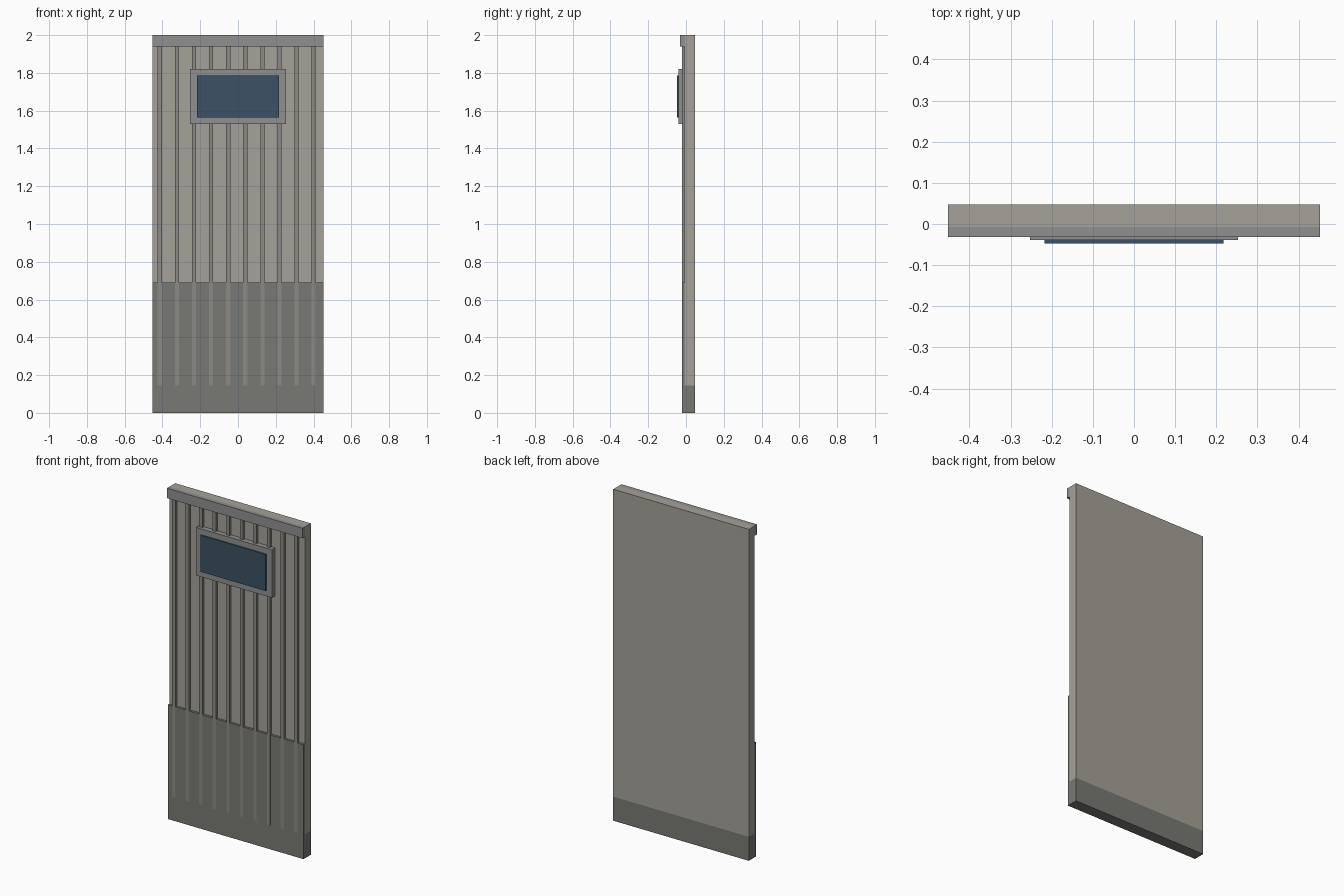
import bpy
import bmesh

if "Cube" in bpy.data.objects:
    bpy.data.objects.remove(bpy.data.objects["Cube"])

HALF_W = 0.4525      # half width of the panel
BACK = 0.0475        # rear plane
FACE = -0.0075       # front plane of the main slab
RIB_FACE = -0.0215   # front plane of ribs and kick plate


def material(name, rgb):
    m = bpy.data.materials.new(name)
    m.diffuse_color = (*rgb, 1.0)
    m.use_nodes = True
    m.node_tree.nodes["Principled BSDF"].inputs["Base Color"].default_value = m.diffuse_color
    return m


BEIGE = material("beige_paint", (0.38, 0.36, 0.32))
RIB = material("rib_grey", (0.26, 0.255, 0.235))
DARK = material("dark_grey", (0.19, 0.19, 0.175))
TRIM = material("trim_grey", (0.28, 0.28, 0.28))
GLASS = material("blue_glass", (0.045, 0.085, 0.13))


def box(name, x, y, z, mat):
    """Box from (min, max) ranges on each axis."""
    bm = bmesh.new()
    bmesh.ops.create_cube(bm, size=1.0)
    for v in bm.verts:
        v.co = [r[0] if c < 0 else r[1] for c, r in zip(v.co, (x, y, z))]
    mesh = bpy.data.meshes.new(name)
    bm.to_mesh(mesh)
    bm.free()
    mesh.materials.append(mat)
    ob = bpy.data.objects.new(name, mesh)
    bpy.context.collection.objects.link(ob)
    return ob


FULL = (-HALF_W, HALF_W)

# Main slab, solid base and kick plate
box("main_panel", FULL, (FACE, BACK), (0.145, 2.0), BEIGE)
box("base", FULL, (RIB_FACE, BACK), (0.0, 0.145), DARK)
box("kick_plate", FULL, (RIB_FACE, FACE), (0.145, 0.69), DARK)

# Vertical ribs, a hair proud of the kick plate
for i in range(10):
    cx = -0.414 + 0.0905 * i
    box(f"rib_{i + 1}", (cx - 0.011, cx + 0.011),
        (RIB_FACE - 0.0005, FACE), (0.145, 1.9995), RIB)

# Top rail
box("top_rail", FULL, (-0.031, FACE), (1.94, 2.0), TRIM)

# Window frame and glass
box("window_frame", (-0.253, 0.253), (-0.039, FACE), (1.53, 1.82), TRIM)
box("window_glass", (-0.218, 0.218), (-0.0475, -0.037), (1.565, 1.785), GLASS)
